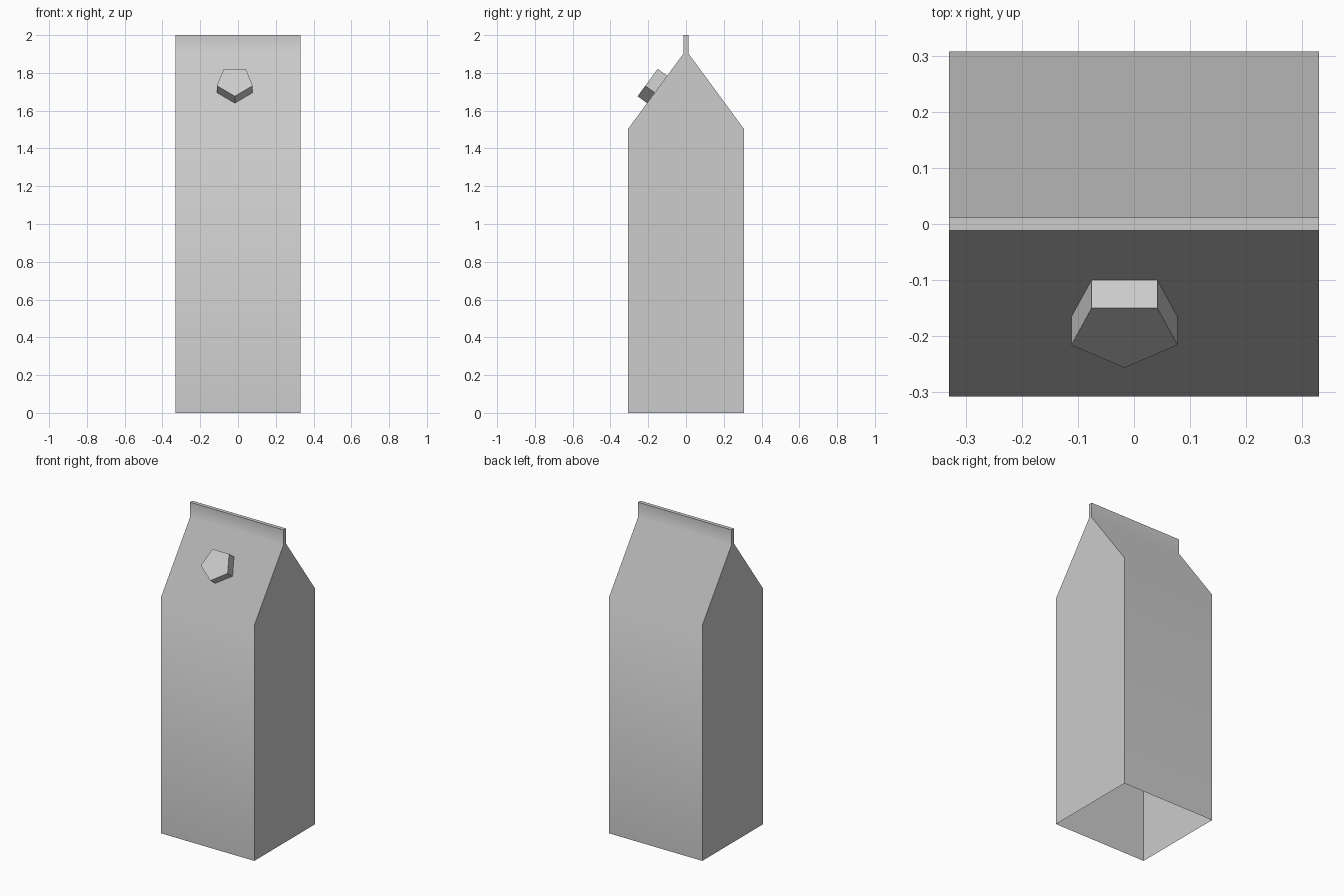
import bpy, bmesh, math
from mathutils import Vector

cube = bpy.data.objects.get("Cube")
if cube:
    bpy.data.objects.remove(cube, do_unlink=True)

# Single plain card colour
GREY = (0.604, 0.604, 0.604, 1.0)
card = bpy.data.materials.new("light_grey")
card.use_nodes = True
card.diffuse_color = GREY
card.node_tree.nodes["Principled BSDF"].inputs["Base Color"].default_value = GREY


def add_object(name, bm):
    bmesh.ops.recalc_face_normals(bm, faces=bm.faces)
    mesh = bpy.data.meshes.new(name)
    bm.to_mesh(mesh)
    bm.free()
    mesh.materials.append(card)
    obj = bpy.data.objects.new(name, mesh)
    bpy.context.collection.objects.link(obj)
    bpy.ops.object.select_all(action='DESELECT')
    bpy.context.view_layer.objects.active = obj
    obj.select_set(True)
    bpy.ops.object.shade_smooth_by_angle(angle=math.radians(45))
    return obj


# Carton: mirrored gable profile extruded across the width, open underneath
half_width = 0.33
eave = Vector((0, -0.307, 1.503))
ridge = Vector((0, -0.012, 1.904))
front = [(-0.307, 0), eave.yz, ridge.yz, (-0.012, 2.0)]
profile = front + [(-y, z) for y, z in reversed(front)]

bm = bmesh.new()
right, left = [[bm.verts.new((x, y, z)) for y, z in profile]
               for x in (-half_width, half_width)]
for i in range(len(profile) - 1):
    bm.faces.new((right[i], right[i + 1], left[i + 1], left[i]))
bm.faces.new(right)
bm.faces.new(left)
add_object("carton", bm)

# Pentagonal cap standing on the front slope, one corner pointing down it
up_slope = (ridge - eave).normalized()
outward = Vector((1, 0, 0)).cross(up_slope)
centre = eave + up_slope * ((1.72 - eave.z) / up_slope.z) + Vector((-0.017, 0, 0))
radius, height = 0.0995, 0.062

bm = bmesh.new()
rings = []
for offset in (0, height):
    ring = []
    for k in range(5):
        a = math.tau * k / 5
        ring.append(bm.verts.new(centre + outward * offset
                                 + Vector((radius * math.sin(a), 0, 0))
                                 - up_slope * radius * math.cos(a)))
    rings.append(ring)
base, top = rings
for k in range(5):
    n = (k + 1) % 5
    bm.faces.new((base[k], base[n], top[n], top[k]))
bm.faces.new(top)
add_object("cap", bm)
